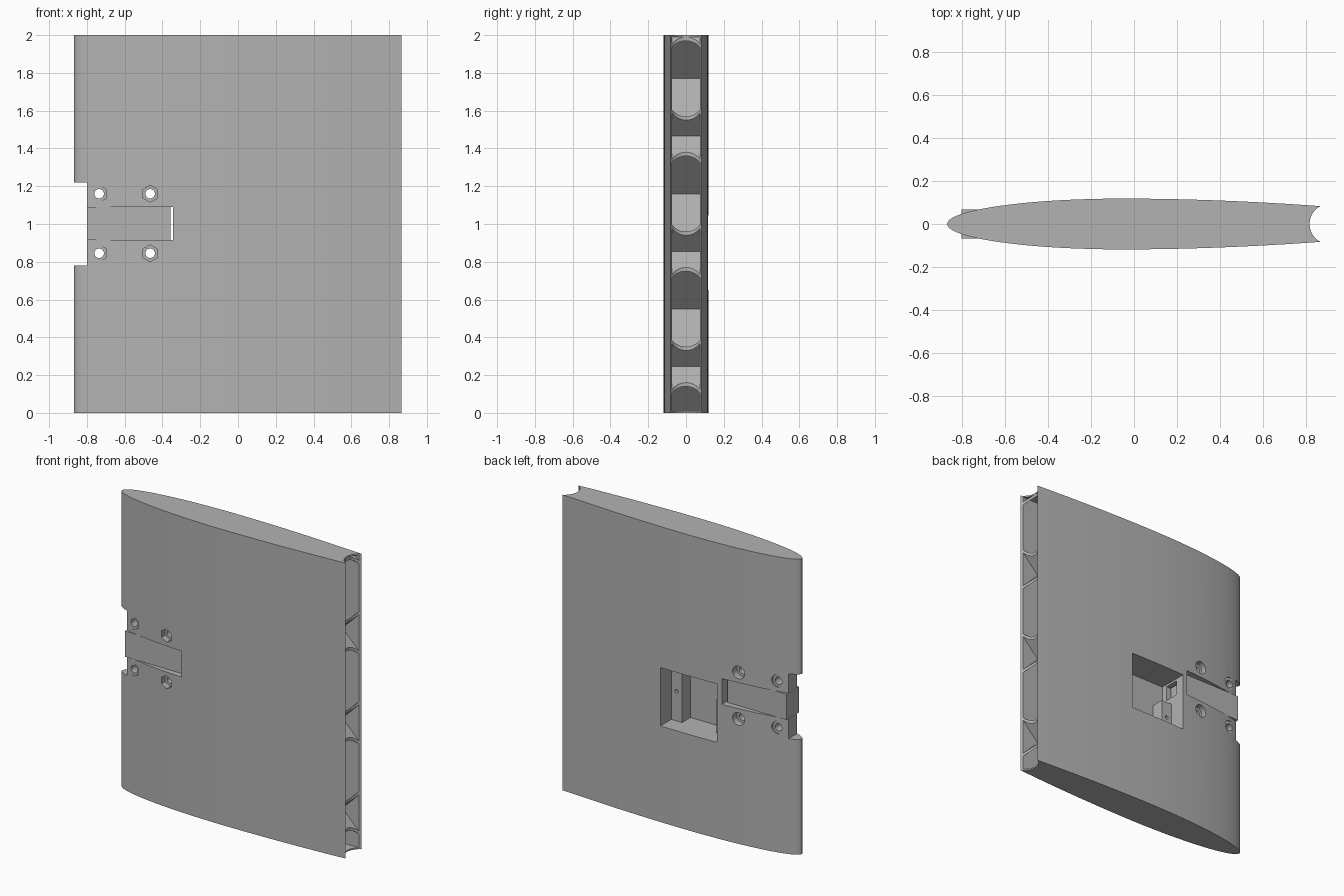
import bpy, bmesh, math
from mathutils import Matrix, Vector

default = bpy.data.objects.get("Cube")
if default:
    bpy.data.objects.remove(default, do_unlink=True)

grey = bpy.data.materials.new("plain_grey")
grey.use_nodes = True
grey.diffuse_color = (0.45, 0.45, 0.45, 1)
grey.node_tree.nodes["Principled BSDF"].inputs["Base Color"].default_value = (0.45, 0.45, 0.45, 1)


def finish(name, bm):
    bmesh.ops.recalc_face_normals(bm, faces=bm.faces)
    mesh = bpy.data.meshes.new(name)
    bm.to_mesh(mesh)
    bm.free()
    mesh.materials.append(grey)
    ob = bpy.data.objects.new(name, mesh)
    bpy.context.collection.objects.link(ob)
    return ob


def prism(name, points, direction):
    """Extrude a closed outline along a direction."""
    bm = bmesh.new()
    face = bm.faces.new([bm.verts.new(p) for p in points])
    ext = bmesh.ops.extrude_face_region(bm, geom=[face])
    verts = [g for g in ext["geom"] if isinstance(g, bmesh.types.BMVert)]
    bmesh.ops.translate(bm, verts=verts, vec=Vector(direction))
    return finish(name, bm)


def box(name, x, y, z):
    pts = [(x[0], y[0], z[0]), (x[1], y[0], z[0]), (x[1], y[1], z[0]), (x[0], y[1], z[0])]
    return prism(name, pts, (0, 0, z[1] - z[0]))


def cylinder(name, r, centre, length, axis="Z", sides=32):
    bm = bmesh.new()
    turn = Matrix.Rotation(math.pi / 2, 4, "X") if axis == "Y" else Matrix.Identity(4)
    bmesh.ops.create_cone(bm, cap_ends=True, segments=sides, radius1=r, radius2=r, depth=length,
                          matrix=Matrix.Translation(centre) @ turn)
    return finish(name, bm)


def boolean(ob, tool, operation="DIFFERENCE", keep=False):
    mod = ob.modifiers.new("cut", "BOOLEAN")
    mod.operation, mod.solver, mod.object = operation, "EXACT", tool
    deps = bpy.context.evaluated_depsgraph_get()
    mesh = bpy.data.meshes.new_from_object(ob.evaluated_get(deps))
    ob.modifiers.clear()
    ob.data = mesh
    if not keep:
        bpy.data.objects.remove(tool, do_unlink=True)


# Streamlined outline: elliptical nose, gently tapering tail
half = []
for i in range(25):
    a = math.pi / 2 * i / 24
    half.append((-0.05 - 0.817 * math.cos(a), 0.118 * math.sin(a)))
for i in range(1, 15):
    t = i / 14
    half.append((-0.05 + 0.915 * t, 0.118 - 0.035 * t ** 1.9))
outline = [(x, -y, 0) for x, y in half] + [(x, y, 0) for x, y in reversed(half[1:])]
body = prism("wing_body", outline, (0, 0, 2))

# Concave tail channel and hollow tail
channel = cylinder("channel_cutter", 0.094, (0.909, 0, 1), 3, sides=64)
cavity = box("cavity_cutter", (0.4, 0.95), (-0.075, 0.075), (0.01, 1.99))
boolean(body, channel, keep=True)
boolean(body, cavity, keep=True)

# Nose notch, arm slot, and rear bay opening into the slot
boolean(body, box("notch", (-1, -0.8), (-0.2, 0.2), (0.78, 1.22)))
boolean(body, box("slot", (-1, -0.345), (-0.2, 0.2), (0.915, 1.09)))
boolean(body, box("bay", (-0.31, 0.11), (-0.09, 0.2), (0.65, 1.045)))
boolean(body, box("bay_link", (-0.36, -0.3), (-0.05, 0.05), (0.93, 1.03)))

# Bolt holes with hexagonal front and round rear recesses
for x in (-0.735, -0.465):
    for z in (0.845, 1.16):
        boolean(body, cylinder("bolt", 0.025, (x, 0, z), 1, "Y"))
        boolean(body, cylinder("hex", 0.045, (x, -0.16, z), 0.2, "Y", 6))
        boolean(body, cylinder("bore", 0.043, (x, 0.16, z), 0.2, "Y"))

# Crossed lattice ribs inside the tail
for sign, start in ((-1, 0.35), (1, 0.16)):
    for k in range(4):
        z = start + 0.61 * k
        inner, outer = z + sign * 0.43, z - sign * 0.1
        pts = [(0.385, -0.077, inner), (0.915, -0.077, outer),
               (0.915, -0.077, outer - 0.02), (0.385, -0.077, inner - 0.02)]
        rib = prism("lattice_rib", pts, (0, 0.154, 0))
        boolean(rib, cavity, "INTERSECT", keep=True)
        boolean(rib, channel, keep=True)
for tool in (channel, cavity):
    bpy.data.objects.remove(tool, do_unlink=True)

# Pivot arm in the slot
box("pivot_arm", (-0.8, -0.357), (-0.068, 0.068), (0.916, 1.089))

# Mounting posts in the bay, each with a screw hole
for name, x, top in (("rear_post", (0.03, 0.11), 1.045), ("front_post", (-0.31, -0.23), 0.88)):
    post = box(name, x, (-0.09, 0), (0.65, top))
    boolean(post, cylinder("screw", 0.012, (sum(x) / 2, 0, 0.85 if top > 1 else 0.77), 0.1, "Y", 16))

# Smooth the curved skin while keeping crisp edges
bpy.ops.object.select_all(action="DESELECT")
body.select_set(True)
bpy.context.view_layer.objects.active = body
bpy.ops.object.shade_smooth_by_angle(angle=math.radians(25))
